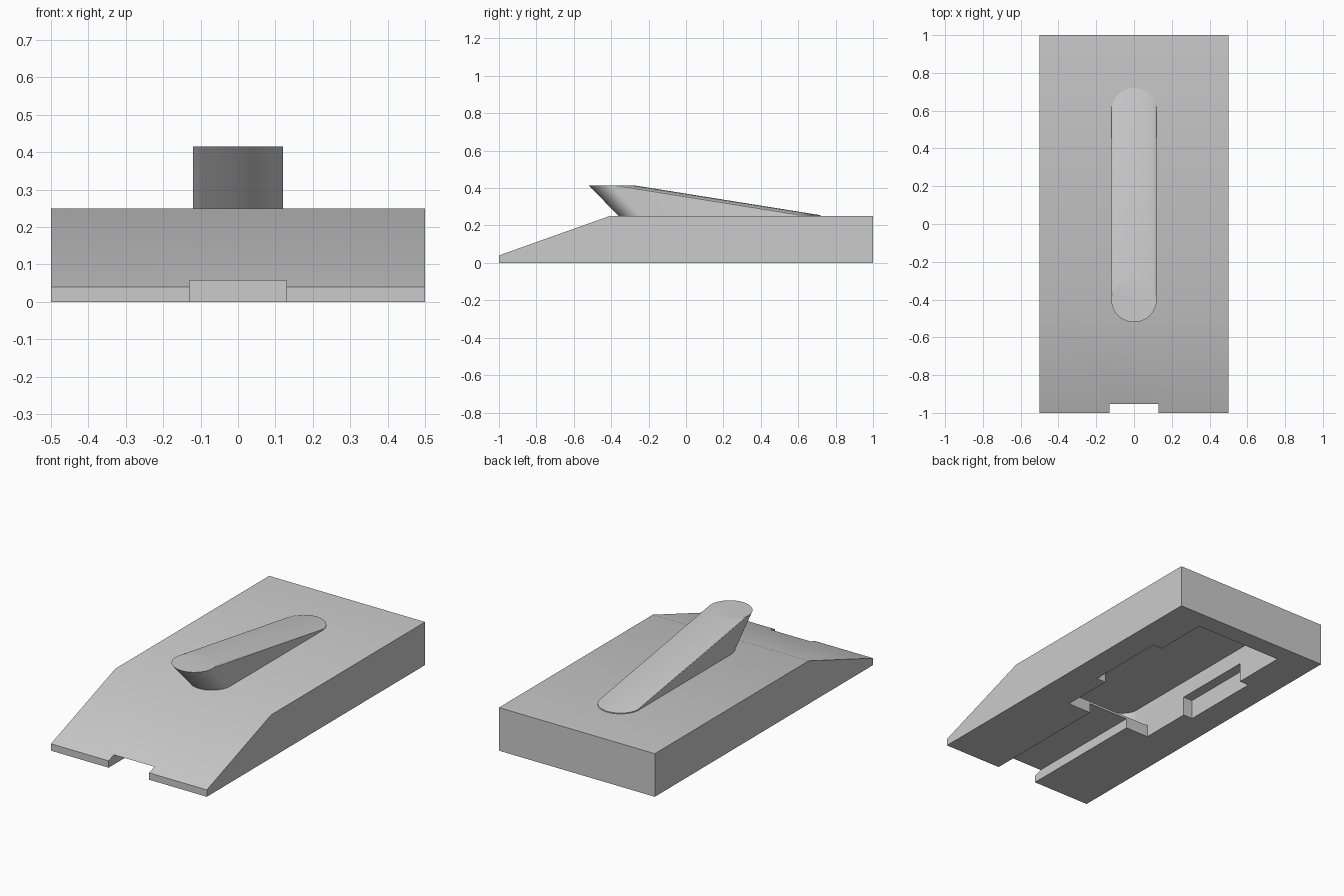
import bpy
import bmesh
from math import cos, sin, pi, radians
from mathutils import Vector

if "Cube" in bpy.data.objects:
    bpy.data.objects.remove(bpy.data.objects["Cube"])

grey = bpy.data.materials.new("light_grey")
grey.use_nodes = True
colour = (0.6, 0.6, 0.6, 1)
grey.diffuse_color = colour
grey.node_tree.nodes["Principled BSDF"].inputs["Base Color"].default_value = colour


def make_object(name, bm):
    bmesh.ops.recalc_face_normals(bm, faces=bm.faces)
    mesh = bpy.data.meshes.new(name)
    bm.to_mesh(mesh)
    bm.free()
    mesh.materials.append(grey)
    obj = bpy.data.objects.new(name, mesh)
    bpy.context.collection.objects.link(obj)
    return obj


def activate(obj):
    bpy.ops.object.select_all(action="DESELECT")
    obj.select_set(True)
    bpy.context.view_layer.objects.active = obj


def prism(name, points, offset):
    """Extrude a flat outline of 3D points along an offset."""
    bm = bmesh.new()
    face = bm.faces.new([bm.verts.new(p) for p in points])
    new = bmesh.ops.extrude_face_region(bm, geom=[face])["geom"]
    verts = [g for g in new if isinstance(g, bmesh.types.BMVert)]
    bmesh.ops.translate(bm, vec=offset, verts=verts)
    bm.faces.ensure_lookup_table()
    return make_object(name, bm)


def block(name, half_x, y0, y1, z0, z1):
    outline = [(-half_x, y0, z0), (half_x, y0, z0), (half_x, y1, z0), (-half_x, y1, z0)]
    return prism(name, outline, (0, 0, z1 - z0))


def cut(target, cutter):
    cutter.hide_render = True
    mod = target.modifiers.new("cut", "BOOLEAN")
    mod.operation = "DIFFERENCE"
    mod.solver = "EXACT"
    mod.object = cutter
    activate(target)
    bpy.ops.object.modifier_apply(modifier=mod.name)
    bpy.data.objects.remove(cutter)


# Wedge-nosed body
side = [(-1, 0), (1, 0), (1, 0.25), (-0.41, 0.25), (-1, 0.04)]
body = prism("body", [(-0.5, y, z) for y, z in side], (1, 0, 0))

# Inner cavity with rounded front corners, reaching forward over the lip
R, HALF, FRONT, BACK = 0.1, 0.28, -0.41, 0.89
arc = [(HALF - R + R * sin(a), FRONT + R - R * cos(a))
       for a in (i * pi / 16 for i in range(9))]
half = arc + [(HALF, BACK)]
outline = half + [(-x, y) for x, y in reversed(half)]
cut(body, prism("cavity", [(x, y, 0.07) for x, y in outline], (0, 0, 0.138)))

# Opening in the underside, side notches and the slot out of the nose
cut(body, block("opening", HALF, -0.22, BACK, -0.1, 0.15))
cut(body, block("notches", 0.34, 0.09, 0.57, -0.1, 0.113))
cut(body, block("slot", 0.13, -1.1, -0.1, -0.1, 0.057))

# Forward-leaning button: hull around equal discs
bm = bmesh.new()
for y, z in ((-0.4, 0.415), (-0.23, 0.24), (0.6, 0.255), (0.6, 0.24)):
    bmesh.ops.create_circle(bm, segments=64, radius=0.12)
    bm.verts.ensure_lookup_table()
    bmesh.ops.translate(bm, vec=Vector((0, y, z)), verts=bm.verts[-64:])
hull = bmesh.ops.convex_hull(bm, input=bm.verts)
loose = {g for g in hull["geom_interior"] + hull["geom_unused"]
         if isinstance(g, bmesh.types.BMVert) and g.is_valid}
bmesh.ops.delete(bm, geom=list(loose), context="VERTS")
bmesh.ops.dissolve_limit(bm, angle_limit=radians(0.5), verts=bm.verts, edges=bm.edges)
button = make_object("slide_button", bm)

for obj in (body, button):
    activate(obj)
    bpy.ops.object.shade_smooth_by_angle(angle=radians(20))
